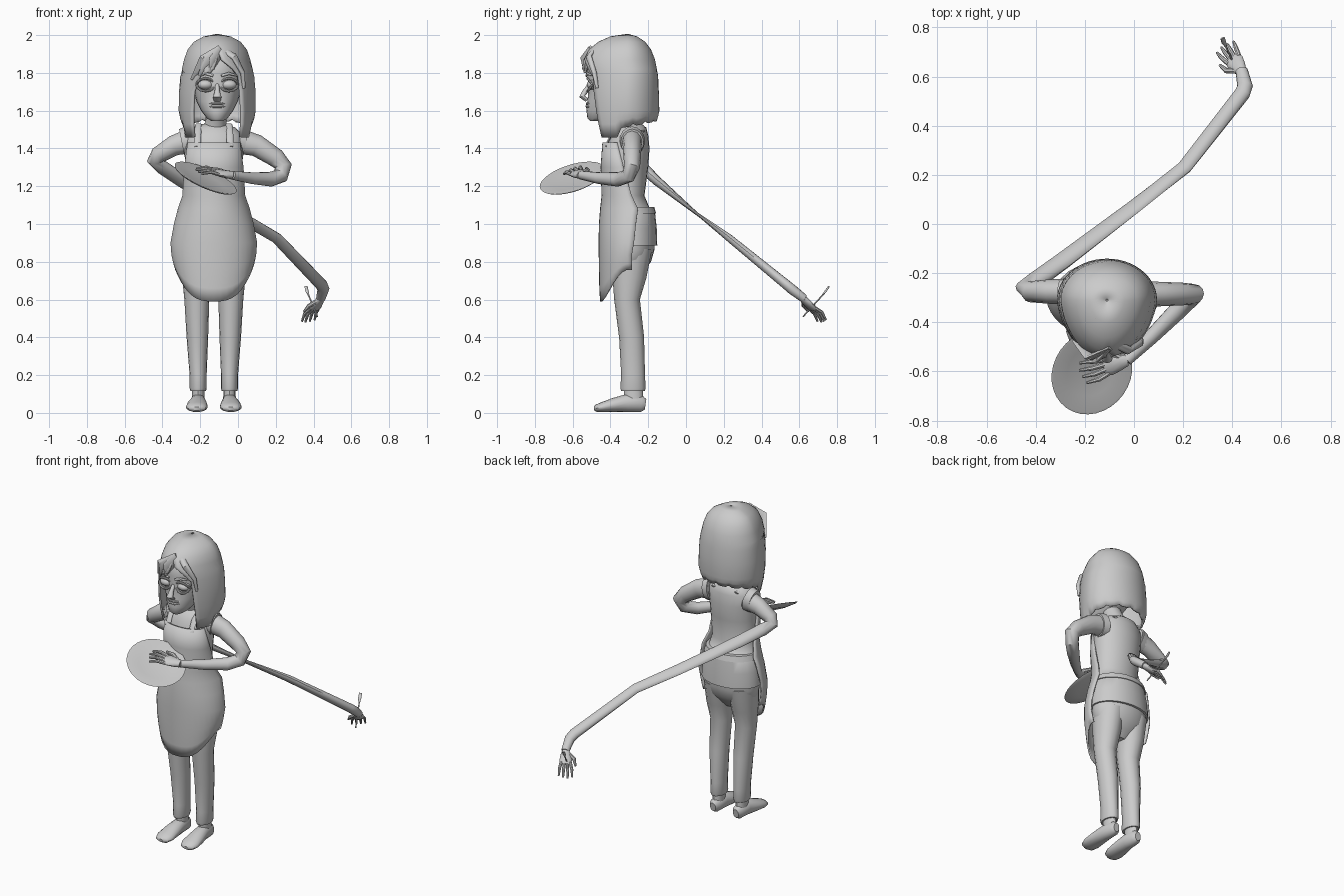
import bpy
import bmesh
from math import sin, cos, pi, radians
from mathutils import Vector

cube = bpy.data.objects.get("Cube")
if cube:
    bpy.data.objects.remove(cube)

grey = bpy.data.materials.new("plain_grey")
grey.use_nodes = True
grey.diffuse_color = (0.6, 0.6, 0.6, 1)
grey.node_tree.nodes["Principled BSDF"].inputs["Base Color"].default_value = (0.6, 0.6, 0.6, 1)

CX = -0.128       # middle of the body
FACE_X = -0.11    # middle of the head


def finish(name, bm, angle=40, thickness=0):
    """Turn a bmesh into a smooth object, optionally given a thickness."""
    bmesh.ops.remove_doubles(bm, verts=bm.verts, dist=0.0003)
    bmesh.ops.recalc_face_normals(bm, faces=bm.faces)
    mesh = bpy.data.meshes.new(name)
    bm.to_mesh(mesh)
    bm.free()
    obj = bpy.data.objects.new(name, mesh)
    bpy.context.collection.objects.link(obj)
    mesh.materials.append(grey)
    bpy.ops.object.select_all(action='DESELECT')
    obj.select_set(True)
    bpy.context.view_layer.objects.active = obj
    bpy.ops.object.shade_smooth_by_angle(angle=radians(angle))
    if thickness:
        solid = obj.modifiers.new("thickness", 'SOLIDIFY')
        solid.thickness = thickness
        solid.offset = 0
    return obj


def loft(name, rings, closed=True, angle=40, thickness=0):
    """Skin a list of point rings; closed rings also get end caps."""
    bm = bmesh.new()
    rows = [[bm.verts.new(p) for p in ring] for ring in rings]
    count = len(rows[0])
    for low, high in zip(rows, rows[1:]):
        for i in range(count if closed else count - 1):
            j = (i + 1) % count
            bm.faces.new((low[i], low[j], high[j], high[i]))
    if closed:
        bm.faces.new(rows[0][::-1])
        bm.faces.new(rows[-1])
    return finish(name, bm, angle, thickness)


def body(name, cx, rows, sides=24, angle=40):
    """Stack of ovals given as height, half width, front y, back y."""
    rings = []
    for z, half, front, back in rows:
        mid, depth = (front + back) / 2, (back - front) / 2
        turns = [2 * pi * i / sides for i in range(sides)]
        rings.append([(cx + half * sin(t), mid - depth * cos(t), z) for t in turns])
    return loft(name, rings, angle=angle)


def tube(name, points, ref=(0, 0, 1), sides=12):
    """Oval tube along points given as x, y, z, side radius, upright radius."""
    path = [Vector(p[:3]) for p in points]
    rings, side = [], None
    for k, p in enumerate(path):
        tangent = Vector()
        if k:
            tangent += (p - path[k - 1]).normalized()
        if k + 1 < len(path):
            tangent += (path[k + 1] - p).normalized()
        tangent.normalize()
        if side is None:
            side = tangent.cross(Vector(ref))
        side = (side - tangent * side.dot(tangent)).normalized()
        up = side.cross(tangent)
        a, b = points[k][3:]
        turns = [2 * pi * i / sides for i in range(sides)]
        rings.append([p + side * a * cos(t) + up * b * sin(t) for t in turns])
    return loft(name, rings)


def ball(name, centre, size):
    bm = bmesh.new()
    bmesh.ops.create_uvsphere(bm, u_segments=16, v_segments=10, radius=1)
    bmesh.ops.scale(bm, vec=size, verts=bm.verts)
    bmesh.ops.translate(bm, vec=centre, verts=bm.verts)
    return finish(name, bm)


def hand(prefix, wrist, direction, spread, size):
    """Palm, four slightly curled fingers and a thumb."""
    wrist, d, s = Vector(wrist), Vector(direction).normalized(), Vector(spread).normalized()
    n = d.cross(s)
    if n.z < 0:
        n = -n
    palm = [(0, .024, .022), (.03, .034, .02), (.07, .042, .017), (.1, .036, .011)]
    tube(prefix + "_palm", [(*(wrist + d * a * size), w * size, h * size) for a, w, h in palm], n)
    for i in range(4):
        across = (i - 1.5) * size
        reach = (.2 - .01 * abs(i - 1.2)) * size
        base = wrist + d * .085 * size + s * across * .02
        middle = wrist + d * (reach - .05 * size) + s * across * .027 + n * .008 * size
        tip = wrist + d * reach + s * across * .03 - n * .01 * size
        tube(prefix + "_finger", [(*p, r * size, r * size) for p, r in
                                  ((base, .011), (middle, .01), (tip, .006))], n, 8)
    thumb = [wrist + d * a * size - s * b * size for a, b in ((.02, .015), (.06, .055), (.11, .065))]
    tube(prefix + "_thumb", [(*p, r * size, r * size) for p, r in zip(thumb, (.014, .013, .007))], n, 8)


# Shirt, belt and trouser seat
body("shirt", CX, [(.885, .196, -.43, -.152), (.98, .19, -.435, -.155), (1.07, .17, -.43, -.165),
                   (1.09, .158, -.425, -.195), (1.15, .145, -.42, -.22), (1.3, .15, -.43, -.2),
                   (1.4, .157, -.425, -.193), (1.47, .155, -.4, -.2), (1.51, .115, -.37, -.21),
                   (1.53, .06, -.34, -.235)])
body("belt", CX, [(1.055, .18, -.43, -.158), (1.09, .17, -.43, -.168)])
body("trouser_seat", CX, [(.71, .06, -.35, -.26), (.75, .13, -.385, -.225), (.8, .17, -.4, -.185),
                          (.86, .186, -.41, -.168), (.93, .185, -.415, -.165)])

# Apron, an open wrap around the front
apron = []
for z, half, side_y, front in [(1.43, .135, -.37, -.438), (1.3, .153, -.34, -.447),
                               (1.15, .162, -.3, -.442), (1.08, .186, -.27, -.45),
                               (1, .207, -.28, -.456), (.9, .225, -.29, -.458),
                               (.76, .22, -.3, -.456), (.66, .21, -.3, -.454), (.59, .2, -.3, -.45)]:
    ring = []
    for i in range(21):
        t = radians(-95 + 9.5 * i)
        lift = max(0, .9 - z) * .55 * abs(sin(t)) ** 3
        ring.append((CX + half * sin(t), side_y + (front - side_y) * cos(t), z + lift))
    apron.append(ring)
loft("apron", apron, closed=False, thickness=.01)

# Legs, ankles, feet and apron straps, mirrored about the body
for side in (-1, 1):
    label = "left_" if side > 0 else "right_"
    tube(label + "trouser_leg", [(CX + side * x, y, z, a, b) for x, y, z, a, b in
         [(.085, -.29, .87, .09, .11), (.09, -.3, .72, .078, .09), (.09, -.312, .6, .066, .068),
          (.087, -.288, .4, .057, .066), (.083, -.28, .2, .045, .063), (.083, -.281, .13, .045, .067),
          (.083, -.281, .115, .041, .062)]], (0, 1, 0), 16)
    tube(label + "ankle", [(CX + side * .083, -.28, .14, .032, .05),
                           (CX + side * .083, -.275, .04, .034, .052)], (0, 1, 0))
    tube(label + "foot", [(CX + side * x, y, z, a, b) for x, y, z, a, b in
         [(.083, -.214, .045, .02, .028), (.083, -.235, .048, .036, .043), (.084, -.31, .052, .042, .048),
          (.088, -.38, .042, .054, .038), (.09, -.44, .031, .058, .027), (.09, -.475, .024, .045, .02),
          (.09, -.487, .022, .02, .01)]], sides=16)
    tube(label + "strap", [(CX + side * x, y, z, .018, .006) for x, y, z in
         [(.085, -.425, 1.41), (.085, -.395, 1.475), (.08, -.32, 1.527), (.08, -.22, 1.49)]])
    tube(label + "sleeve_edge", [(CX + side * .13, -.285, 1.44, .068, .078),
                                 (CX + side * .17, -.285, 1.432, .06, .072)], sides=16)

# Arms: the left one is bent forward, the right one trails far behind
tube("left_arm", [(.0, -.285, 1.44, .055, .068), (.1, -.285, 1.415, .05, .058), (.2, -.285, 1.35, .046, .05),
                  (.24, -.285, 1.305, .042, .046), (.225, -.305, 1.255, .038, .042),
                  (.17, -.36, 1.236, .036, .04), (.07, -.46, 1.243, .03, .032),
                  (-.03, -.555, 1.258, .024, .022)])
tube("right_arm", [(-.25, -.275, 1.44, .052, .066), (-.34, -.275, 1.415, .05, .054),
                   (-.42, -.275, 1.365, .044, .046), (-.44, -.26, 1.335, .034, .042),
                   (-.4, -.23, 1.3, .03, .04), (-.29, -.15, 1.225, .025, .04), (0, .07, 1.045, .006, .036),
                   (.205, .23, .925, .02, .032), (.44, .53, .68, .026, .034),
                   (.452, .56, .655, .027, .032), (.438, .625, .605, .023, .025)])
hand("left_hand", (-.03, -.555, 1.258), (-.92, -.28, .16), (.25, -.9, -.3), 1)
hand("right_hand", (.438, .62, .605), (-.42, .62, -.66), (.8, .6, .05), .9)

# Fork held in the trailing hand
tube("fork_handle", [(.42, .62, .51, .004, .004), (.375, .72, .62, .004, .004), (.365, .74, .645, .01, .005),
                     (.36, .757, .67, .009, .003)], sides=8)

# Plate, a shallow dish tilted toward the front
profile = [(.004, -.012), (.1, -.012), (.172, .004), (.179, .01), (.17, .011), (.105, -.002), (.004, -.002)]
plate = loft("plate", [[(r * cos(pi * i / 16), r * sin(pi * i / 16), h) for i in range(32)]
                       for r, h in profile])
plate.location = (-.175, -.6, 1.235)
plate.rotation_euler = Vector((.45, -.32, 1)).to_track_quat('Z', 'Y').to_euler()

# Neck and head
tube("neck", [(CX, -.29, 1.48, .08, .07), (-.118, -.31, 1.53, .056, .056), (FACE_X, -.36, 1.63, .056, .06)],
     (0, 1, 0))
body("head", FACE_X, [(1.545, .03, -.508, -.44), (1.56, .055, -.522, -.38), (1.6, .085, -.527, -.3),
                      (1.65, .11, -.522, -.24), (1.72, .13, -.515, -.2), (1.8, .137, -.525, -.19),
                      (1.87, .13, -.513, -.2), (1.92, .1, -.47, -.24), (1.955, .04, -.4, -.3)])
tube("nose", [(FACE_X, -.508, 1.74, .01, .01), (FACE_X, -.535, 1.7, .014, .014),
              (FACE_X, -.55, 1.675, .022, .016), (FACE_X, -.525, 1.655, .02, .01)], (0, 1, 0))
for side in (-1, 1):
    label = "left_" if side > 0 else "right_"
    ex = FACE_X + side * .062
    ball(label + "eye", (ex, -.492, 1.737), (.042, .034, .026))
    for part, way in (("upper_lid", 1), ("eye_bag", -1)):
        arc = [radians(a) for a in range(0, 181, 30)]
        tube(label + part, [(ex + .047 * cos(a), -.495 - .026 * sin(a), 1.737 + way * .034 * sin(a),
                             .007, .007) for a in arc], sides=8)
    tube(label + "eyebrow", [(ex - side * .04, -.528, 1.785, .005, .007),
                             (ex, -.522, 1.797, .005, .008), (ex + side * .045, -.488, 1.785, .004, .004)])
for part, z, r in (("upper_lip", 1.637, .008), ("lower_lip", 1.623, .01)):
    tube(part, [(FACE_X + x, y, z, r * k, r * k) for x, y, k in
                ((-.045, -.505, .4), (-.018, -.523, 1), (.018, -.523, 1), (.045, -.505, .4))], sides=8)

# Bob hair: height, half width, front depth, back depth, opening angles of the two sides
hair = []
for z, half, front, back, right, left in [
        (1.46, .175, .2, .15, 48, 48), (1.53, .19, .215, .158, 46, 46), (1.6, .198, .225, .163, 44, 44),
        (1.7, .197, .235, .16, 42, 42), (1.78, .19, .235, .157, 32, 40), (1.82, .182, .236, .15, 6, 30),
        (1.87, .17, .226, .14, 0, 8), (1.92, .152, .2, .12, 0, 0), (1.96, .12, .15, .09, 0, 0),
        (1.987, .07, .09, .05, 0, 0), (2, .004, .004, .004, 0, 0)]:
    ring = []
    for i in range(41):
        t = radians(left + (360 - left - right) * i / 40)
        c = cos(t)
        x = FACE_X + half * sin(t) * (1 - .12 * max(c, 0))
        y = -.31 - (front if c > 0 else back) * c
        # The ends are longest beside the face and jagged at the back
        tip = 1.46 if c > .25 else 1.515 - .03 * c + .012 * (i % 4 == 0)
        drop = 1.6 - (1.6 - z) * (1.6 - tip) / .14 if z < 1.6 else z
        ring.append((x, y, drop))
    hair.append(ring)
loft("hair", hair, closed=False, angle=50, thickness=.012)

# Raised parting edge and sweeping fringe locks
tube("hair_parting", [(-.15, -.2, 1.925, .012, .006), (-.155, -.28, 1.982, .02, .009),
                      (-.14, -.38, 1.985, .02, .009), (-.1, -.475, 1.94, .02, .01),
                      (-.02, -.515, 1.885, .02, .012), (.025, -.485, 1.8, .012, .014),
                      (.03, -.47, 1.72, .008, .01)])
for x, z, y in ((-.245, 1.765, -.475), (-.205, 1.785, -.512), (-.15, 1.8, -.535)):
    tube("fringe_lock", [(-.09, -.5, 1.92, .01, .03), ((x - .11) / 2, -.538, 1.865, .01, .035),
                         (x, y, z, .004, .008)], sides=8)
